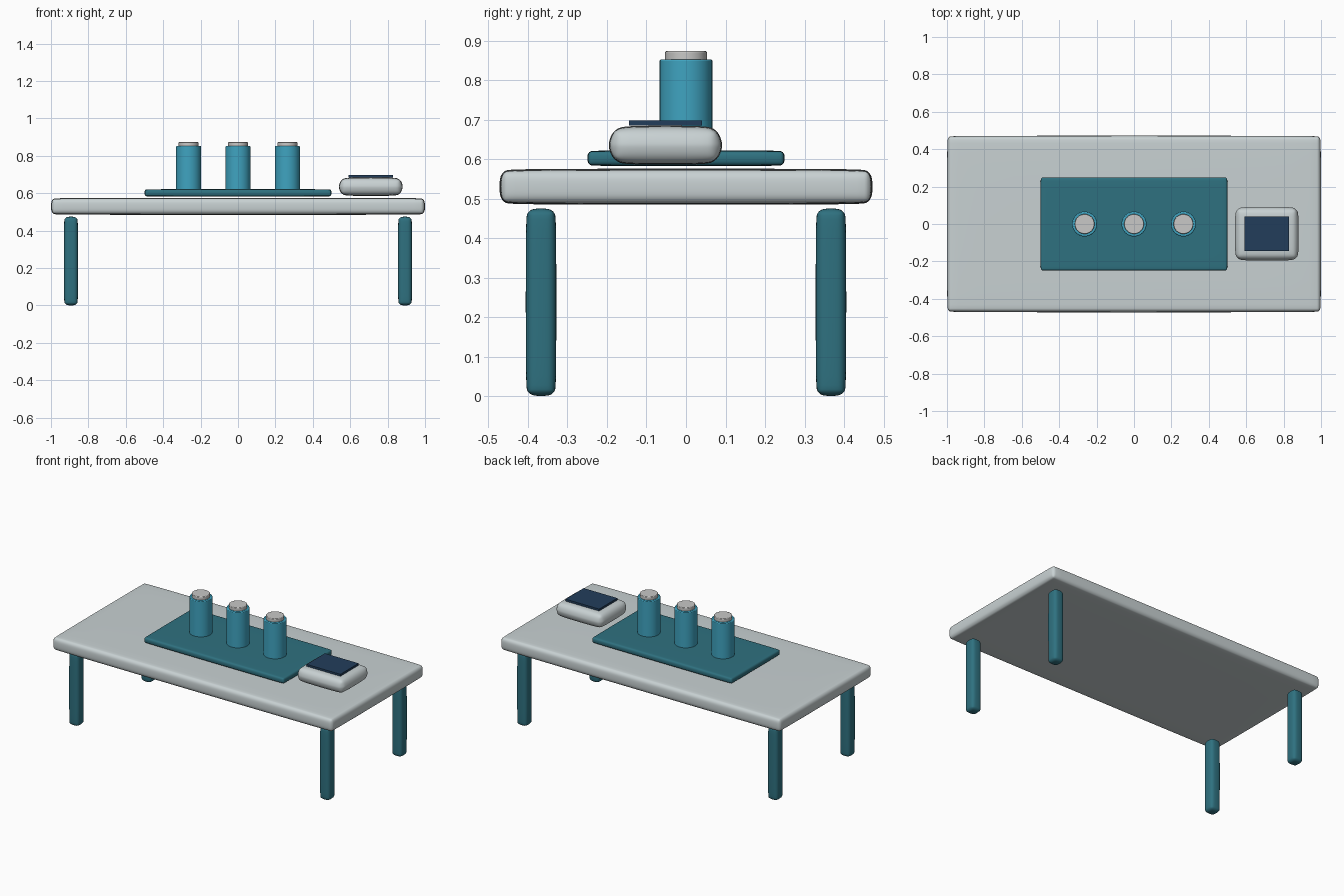
import bpy

if "Cube" in bpy.data.objects:
    bpy.data.objects.remove(bpy.data.objects["Cube"], do_unlink=True)


def material(name, rgb):
    mat = bpy.data.materials.new(name)
    mat.use_nodes = True
    mat.diffuse_color = (*rgb, 1)
    mat.node_tree.nodes["Principled BSDF"].inputs["Base Color"].default_value = (*rgb, 1)
    return mat


pale_grey = material("pale grey", (0.58, 0.64, 0.65))
cap_grey = material("cap grey", (0.58, 0.58, 0.57))
dark_teal = material("dark teal", (0.028, 0.165, 0.215))
bright_blue = material("bright blue", (0.05, 0.37, 0.53))
navy = material("navy", (0.016, 0.048, 0.105))


def box(name, centre, size, mat):
    bpy.ops.mesh.primitive_cube_add(size=1, location=centre)
    obj = bpy.context.object
    obj.name = name
    obj.scale = size
    bpy.ops.object.transform_apply(location=False, rotation=False, scale=True)
    obj.data.materials.append(mat)
    return obj


def soft_box(name, centre, size, mat, radius):
    """Box with bevelled edges and softly swollen faces."""
    obj = box(name, centre, size, mat)
    bevel = obj.modifiers.new("Bevel", "BEVEL")
    bevel.width = radius
    bevel.segments = 3
    soften = obj.modifiers.new("Soften", "SUBSURF")
    soften.levels = soften.render_levels = 2
    bpy.ops.object.shade_smooth()
    return obj


def cylinder(name, x, radius, bottom, top, mat, edge):
    bpy.ops.mesh.primitive_cylinder_add(
        vertices=32, radius=radius, depth=top - bottom,
        location=(x, 0, (top + bottom) / 2))
    obj = bpy.context.object
    obj.name = name
    obj.data.materials.append(mat)
    bevel = obj.modifiers.new("Bevel", "BEVEL")
    bevel.width = edge
    bevel.segments = 2
    bevel.limit_method = "ANGLE"
    bpy.ops.object.shade_smooth_by_angle()
    return obj


# Table top and legs
soft_box("table_top", (0, 0, 0.53), (2, 0.945, 0.092), pale_grey, 0.03)
for x_name, x in (("left", 0.893), ("right", -0.893)):
    for y_name, y in (("front", -0.367), ("back", 0.367)):
        soft_box(f"{y_name}_{x_name}_leg", (x, y, 0.2375),
                 (0.076, 0.078, 0.475), dark_teal, 0.025)

# Serving tray with three capped canisters
soft_box("tray", (0, 0, 0.602), (1, 0.5, 0.04), dark_teal, 0.015)
for name, x in (("right", -0.264), ("middle", 0), ("left", 0.264)):
    cylinder(f"{name}_canister", x, 0.067, 0.605, 0.852, bright_blue, 0.004)
    cylinder(f"{name}_cap", x, 0.053, 0.845, 0.873, cap_grey, 0.003)

# Small tabletop unit with a flat screen
soft_box("tabletop_unit", (0.71, -0.052, 0.635), (0.342, 0.288, 0.1), pale_grey, 0.045)
box("unit_screen", (0.71, -0.052, 0.6915), (0.24, 0.185, 0.013), navy)
